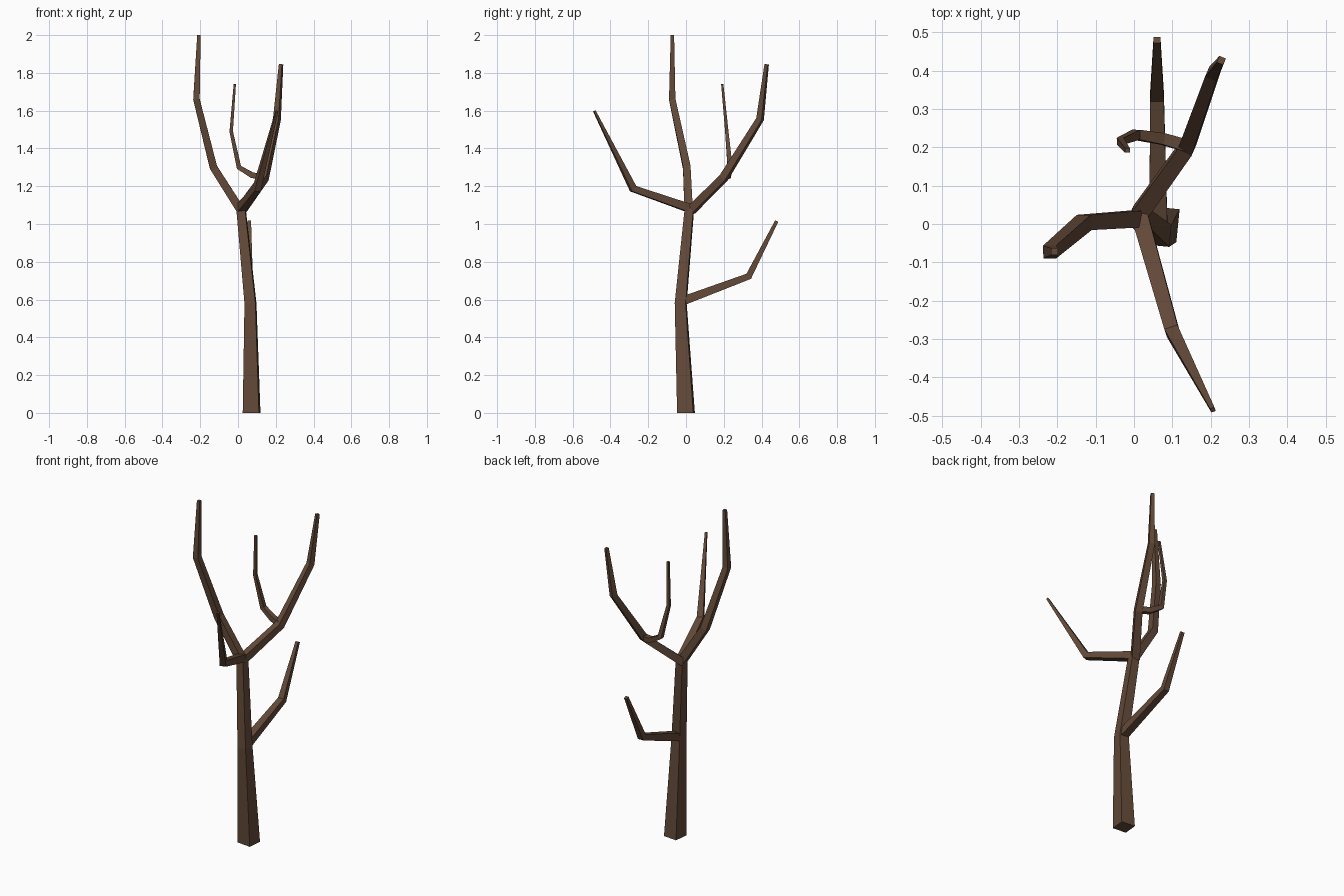
import bpy, bmesh
from mathutils import Vector

if "Cube" in bpy.data.objects:
    bpy.data.objects.remove(bpy.data.objects["Cube"])

bark = bpy.data.materials.new("dark brown bark")
bark.diffuse_color = (0.125, 0.068, 0.040, 1)
bark.use_nodes = True
bark.node_tree.nodes["Principled BSDF"].inputs["Base Color"].default_value = bark.diffuse_color


def limb(name, side, path, level_ends=()):
    """Tapered four-sided limb; path holds (x, y, z, half width), side sets the twist."""
    pts = [Vector(p[:3]) for p in path]
    last = len(pts) - 1
    bm = bmesh.new()
    rings = []
    for i, (p, row) in enumerate(zip(pts, path)):
        a = (p - pts[i - 1]).normalized() if i > 0 else Vector()
        b = (pts[i + 1] - p).normalized() if i < last else Vector()
        t = (a + b).normalized()
        if i in level_ends:
            t = Vector((0, 0, 1))
        u = Vector(side)
        u = (u - t * u.dot(t)).normalized()
        v = t.cross(u)
        w = row[3]
        rings.append([bm.verts.new(p + (u * s + v * r) * w)
                      for s, r in ((1, 1), (-1, 1), (-1, -1), (1, -1))])
    for lo, hi in zip(rings, rings[1:]):
        for k in range(4):
            n = (k + 1) % 4
            bm.faces.new((lo[k], lo[n], hi[n], hi[k]))
    bm.faces.new(rings[0][::-1])
    bm.faces.new(rings[-1])
    bmesh.ops.recalc_face_normals(bm, faces=bm.faces)
    me = bpy.data.meshes.new(name)
    bm.to_mesh(me)
    bm.free()
    me.materials.append(bark)
    ob = bpy.data.objects.new(name, me)
    bpy.context.collection.objects.link(ob)
    return ob


# Trunk, slightly twisted and leaning
limb("trunk", (1, -0.1, 0), [
    (0.072, 0.0, 0.0, 0.043), (0.066, -0.028, 0.58, 0.029),
    (0.016, 0.018, 1.08, 0.023)], level_ends=(0,))

# Tall left branch
limb("left_branch", (0, 1, 0), [
    (0.016, 0.014, 1.07, 0.022), (-0.13, 0.004, 1.30, 0.020),
    (-0.22, -0.073, 1.66, 0.017), (-0.207, -0.072, 2.0, 0.009)], level_ends=(3,))

# Right branch sweeping to the back
limb("back_right_branch", (0.92, -0.4, 0), [
    (0.012, 0.024, 1.07, 0.022), (0.138, 0.20, 1.245, 0.020),
    (0.206, 0.392, 1.555, 0.016), (0.228, 0.427, 1.845, 0.009)])

# Small twig curling off the back right branch
limb("curled_twig", (0, 1, 0.01), [
    (0.135, 0.205, 1.25, 0.016), (0.075, 0.222, 1.258, 0.015),
    (0.005, 0.233, 1.30, 0.013), (-0.036, 0.216, 1.49, 0.009),
    (-0.017, 0.192, 1.74, 0.006)])

# Branch reaching to the front
limb("front_branch", (0.94, 0.33, 0), [
    (0.015, 0.02, 1.083, 0.022), (0.10, -0.28, 1.187, 0.018),
    (0.206, -0.485, 1.598, 0.006)])

# Low branch reaching to the back
limb("low_branch", (1, 0, 0), [
    (0.064, -0.03, 0.588, 0.024), (0.06, 0.332, 0.723, 0.018),
    (0.06, 0.48, 1.015, 0.009)])
